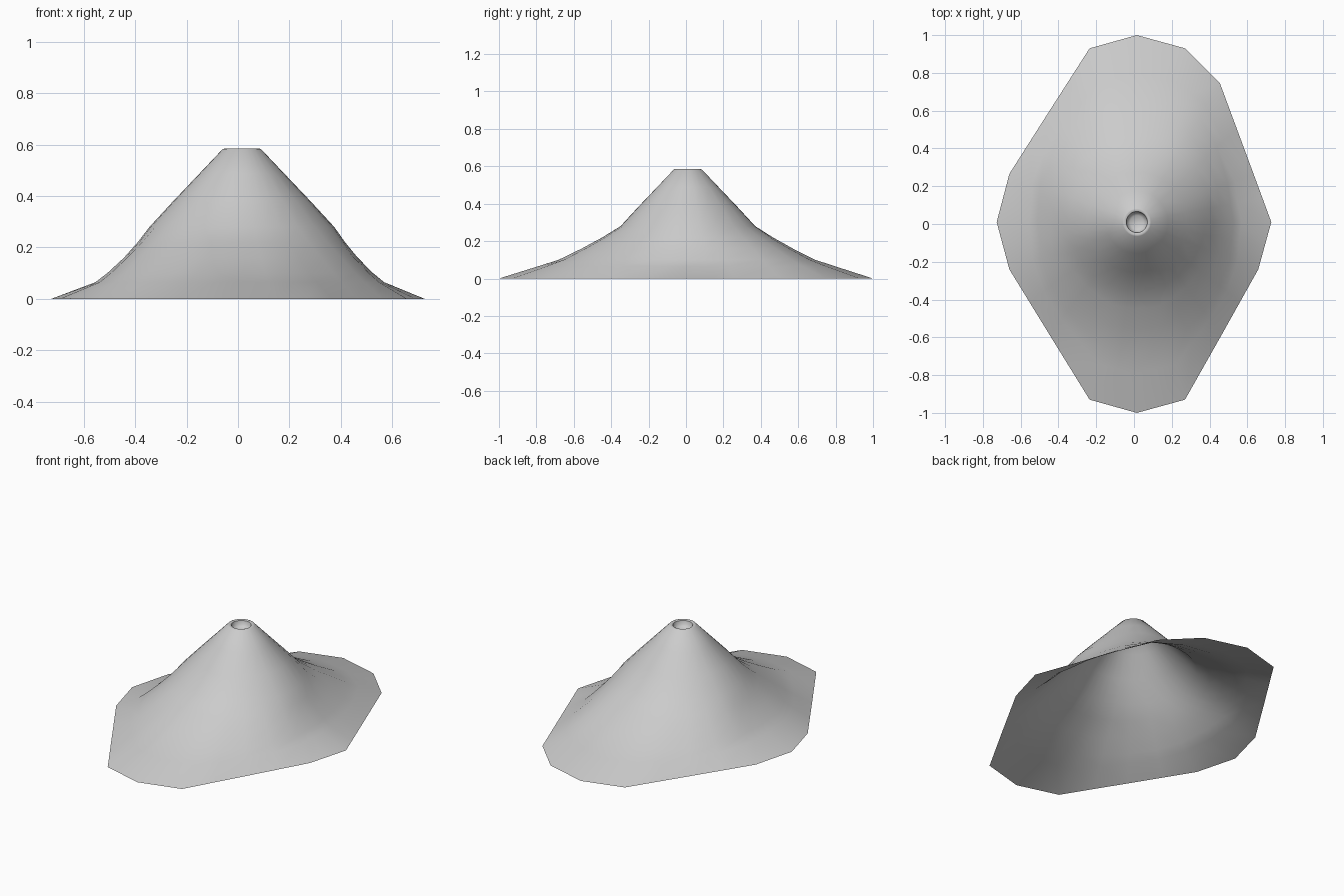
import bpy, bmesh, math

if "Cube" in bpy.data.objects:
    bpy.data.objects.remove(bpy.data.objects["Cube"])

CX, CY = 0.015, 0.01

# Irregular base outline, counter-clockwise; long edges get a middle point
corners = [(0.727, 0.01), (0.633, 0.265), (0.455, 0.745), (0.27, 0.93), (0.015, 1.0),
           (-0.235, 0.93), (-0.448, 0.598), (-0.66, 0.265), (-0.727, 0.01),
           (-0.66, -0.24), (-0.448, -0.585), (-0.235, -0.93), (0.015, -1.0),
           (0.27, -0.93), (0.465, -0.585), (0.658, -0.24)]
outline = []
for i, (x, y) in enumerate(corners):
    nx, ny = corners[(i + 1) % len(corners)]
    outline += [(x, y), ((x + nx) / 2, (y + ny) / 2)]

bm = bmesh.new()


def ring(radius, z, flare_x=0.0, flare_y=0.0, flare_diag=0.0):
    """Circle that spreads towards the base outline by a per-direction flare."""
    verts = []
    for x, y in outline:
        a = math.atan2(y - CY, x - CX)
        base = math.hypot(x - CX, y - CY)
        side = flare_x * math.cos(a) ** 2 + flare_y * math.sin(a) ** 2
        d = math.sin(2 * a) ** 2
        f = side * (1 - d) + flare_diag * d
        r = radius + f * (base - radius)
        verts.append(bm.verts.new((CX + r * math.cos(a), CY + r * math.sin(a), z)))
    return verts


# Slope from the flared foot to the rim, then down into the crater bowl
rings = [ring(0.36, 0.0, 1, 1, 1),
         ring(0.36, 0.065, 0.55, 0.68, 0.74),
         ring(0.36, 0.10, 0.43, 0.51, 0.61),
         ring(0.36, 0.16, 0.26, 0.32, 0.40),
         ring(0.36, 0.22, 0.12, 0.15, 0.19),
         ring(0.36, 0.28),
         ring(0.265, 0.383),
         ring(0.165, 0.488),
         ring(0.075, 0.583),
         ring(0.066, 0.586),
         ring(0.056, 0.582),
         ring(0.052, 0.56),
         ring(0.035, 0.545)]
n = len(outline)
for lo, hi in zip(rings, rings[1:]):
    for i in range(n):
        j = (i + 1) % n
        bm.faces.new((lo[i], lo[j], hi[j], hi[i]))
bm.faces.new(rings[-1])

mesh = bpy.data.meshes.new("volcano")
bm.to_mesh(mesh)
bm.free()
volcano = bpy.data.objects.new("volcano", mesh)
bpy.context.collection.objects.link(volcano)
bpy.context.view_layer.objects.active = volcano
volcano.select_set(True)
bpy.ops.object.shade_smooth_by_angle(angle=math.radians(50))
